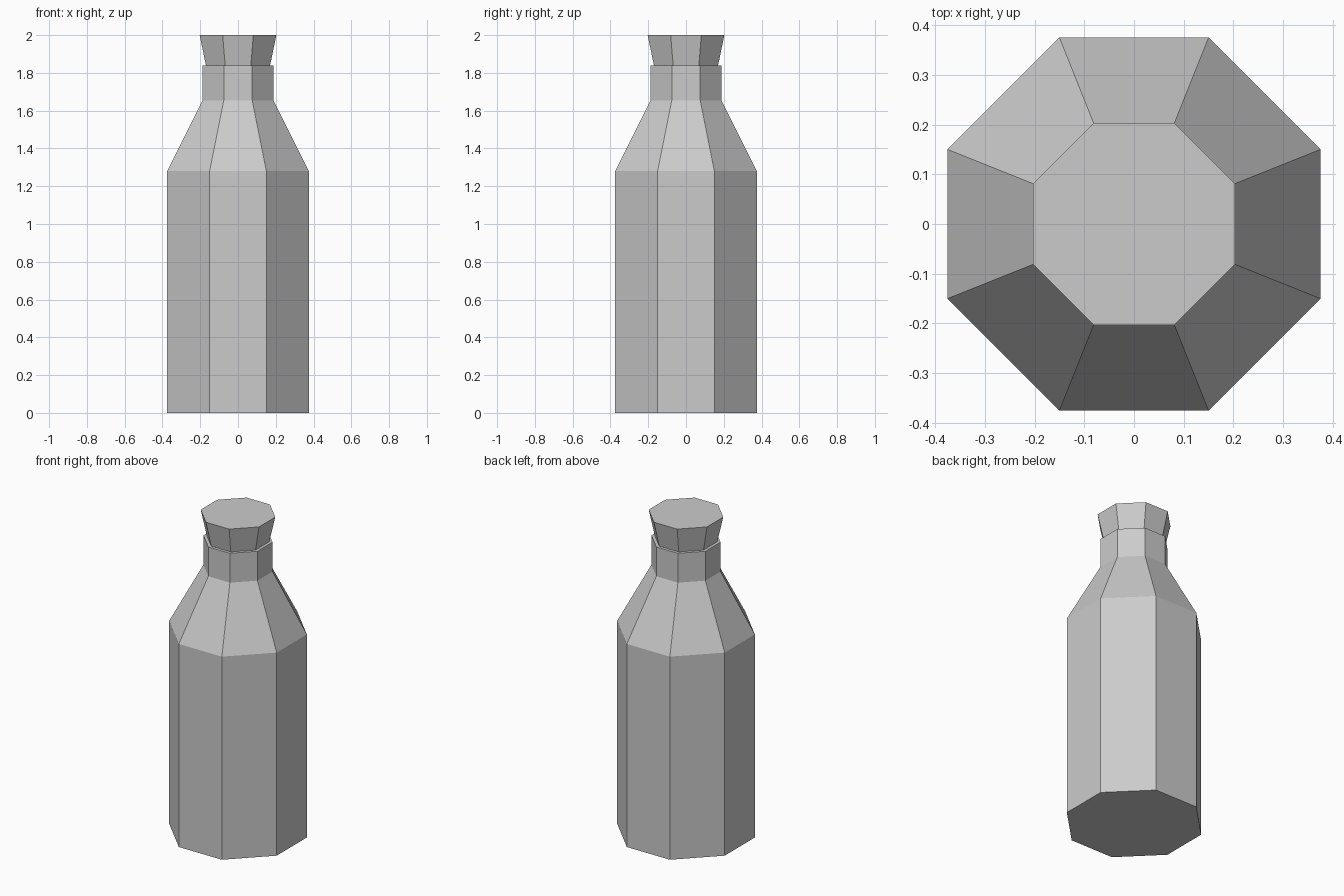
import bpy
import bmesh

if "Cube" in bpy.data.objects:
    bpy.data.objects.remove(bpy.data.objects["Cube"])


def octagon(r):
    # Octagon with flat sides facing the axes; side half-length is 0.4 of the half-width
    s = 0.4 * r
    return [(r, -s), (r, s), (s, r), (-s, r), (-r, s), (-r, -s), (-s, -r), (s, -r)]


def loft(name, profile, cap_bottom=False, cap_top=False):
    # Skin octagonal rings through (half-width, height) profile points
    bm = bmesh.new()
    rings = [[bm.verts.new((x, y, z)) for x, y in octagon(r)] for r, z in profile]
    for a, b in zip(rings, rings[1:]):
        for i in range(8):
            j = (i + 1) % 8
            bm.faces.new((a[i], a[j], b[j], b[i]))
    if cap_bottom:
        bm.faces.new(rings[0][::-1])
    if cap_top:
        bm.faces.new(rings[-1])
    mesh = bpy.data.meshes.new(name)
    bm.to_mesh(mesh)
    bm.free()
    obj = bpy.data.objects.new(name, mesh)
    bpy.context.collection.objects.link(obj)
    return obj


# Bottle: body, shoulder, neck and rim
loft("bottle", [(0.375, 0), (0.375, 1.28), (0.188, 1.655), (0.188, 1.84), (0.17, 1.84)],
     cap_bottom=True)

# Flared stopper resting in the rim
loft("stopper", [(0.17, 1.84), (0.203, 2.0)], cap_top=True)
